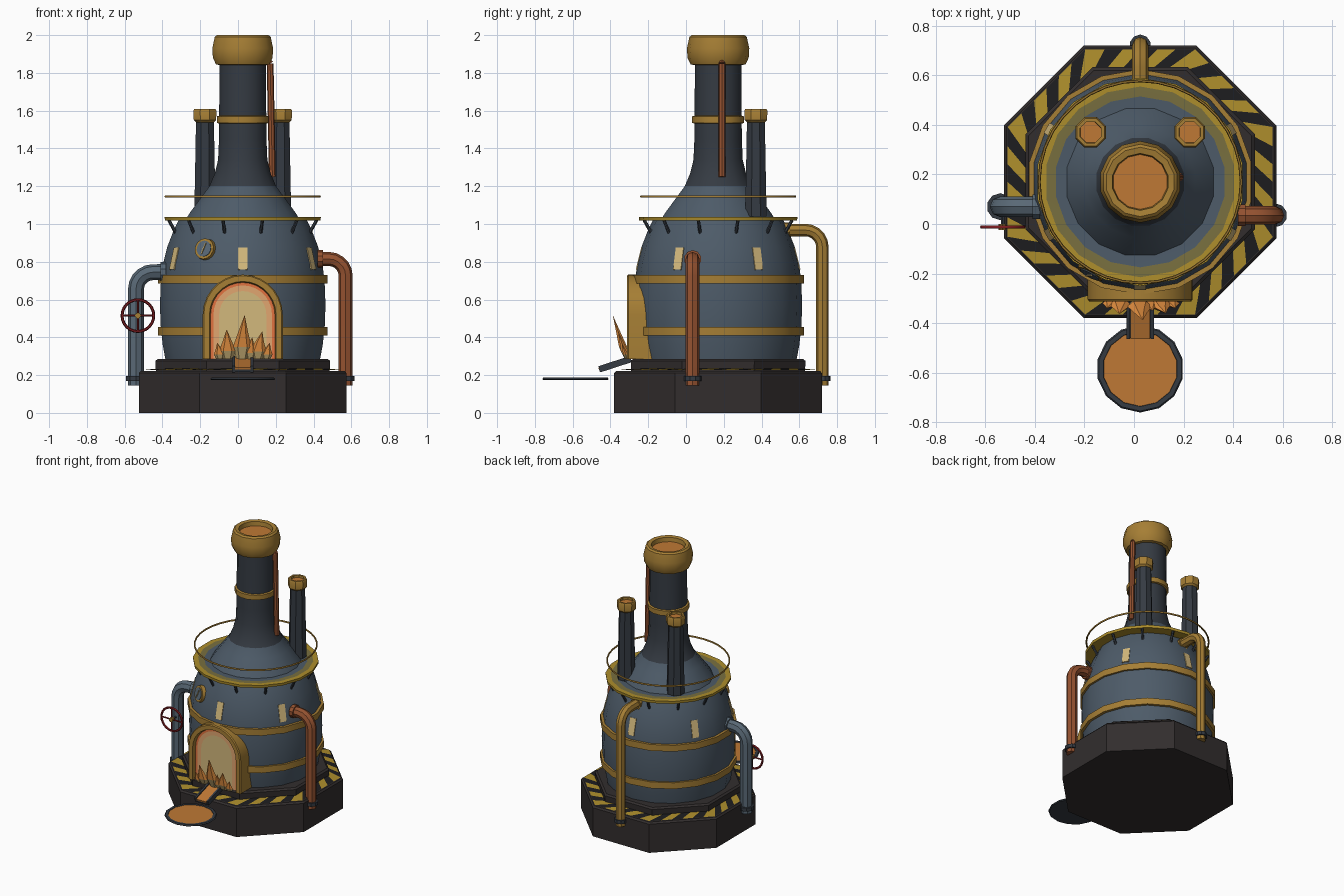
import bpy, bmesh
from math import sin, cos, pi, radians, sqrt
from mathutils import Vector

if "Cube" in bpy.data.objects:
    bpy.data.objects.remove(bpy.data.objects["Cube"])

CX, CY = 0.025, 0.17          # boiler axis
OCT = 1 / cos(pi / 8)         # apothem -> corner radius for octagons


def mat(name, r, g, b):
    m = bpy.data.materials.new(name)
    m.diffuse_color = (r, g, b, 1)
    m.use_nodes = True
    m.node_tree.nodes["Principled BSDF"].inputs["Base Color"].default_value = m.diffuse_color
    return m


STEEL = mat("blue_steel", 0.075, 0.105, 0.14)
DARK = mat("dark_steel", 0.035, 0.043, 0.055)
PIPE = mat("pipe_steel", 0.10, 0.14, 0.18)
BASE = mat("base_iron", 0.032, 0.027, 0.027)
BLACK = mat("black", 0.012, 0.012, 0.014)
BRASS = mat("brass", 0.38, 0.21, 0.035)
YELLOW = mat("yellow", 0.42, 0.27, 0.025)
OLIVE = mat("worn_yellow", 0.19, 0.16, 0.05)
COPPER = mat("copper", 0.30, 0.085, 0.03)
MOLTEN = mat("molten", 0.52, 0.19, 0.035)
CREAM = mat("cream", 0.65, 0.48, 0.2)
PEACH = mat("peach", 0.75, 0.38, 0.16)
GLOW = mat("glow", 0.75, 0.17, 0.05)
FLAME = mat("flame", 0.75, 0.27, 0.05)
RED = mat("red", 0.22, 0.012, 0.015)


def add(name, bm, mats, smooth=35):
    bmesh.ops.remove_doubles(bm, verts=bm.verts, dist=1e-5)
    bmesh.ops.recalc_face_normals(bm, faces=bm.faces)
    me = bpy.data.meshes.new(name)
    bm.to_mesh(me)
    bm.free()
    for m in mats if isinstance(mats, list) else [mats]:
        me.materials.append(m)
    ob = bpy.data.objects.new(name, me)
    bpy.context.collection.objects.link(ob)
    if smooth:
        bpy.ops.object.select_all(action='DESELECT')
        ob.select_set(True)
        bpy.context.view_layer.objects.active = ob
        bpy.ops.object.shade_smooth_by_angle(angle=radians(smooth))
    return ob


def lathe(name, prof, mats, n=16, at=(CX, CY), phase=0.5, smooth=35, slots=None):
    """Revolve (radius, z) points; phase is in steps."""
    bm = bmesh.new()
    rings = [[bm.verts.new((at[0] + r * cos((i + phase) * 2 * pi / n),
                            at[1] + r * sin((i + phase) * 2 * pi / n), z))
              for i in range(n)] for r, z in prof]
    for k in range(len(rings) - 1):
        for i in range(n):
            j = (i + 1) % n
            f = bm.faces.new((rings[k][i], rings[k][j], rings[k + 1][j], rings[k + 1][i]))
            f.material_index = slots[k] if slots else 0
    return add(name, bm, mats, smooth)


def rod(name, p, q, r1, r2, m, n=10, smooth=35):
    p, q = Vector(p), Vector(q)
    bm = bmesh.new()
    bmesh.ops.create_cone(bm, cap_ends=True, segments=n, radius1=r1, radius2=r2, depth=(q - p).length)
    rot = (q - p).to_track_quat('Z', 'Y').to_matrix().to_4x4()
    bmesh.ops.transform(bm, matrix=rot, verts=bm.verts)
    bmesh.ops.translate(bm, vec=(p + q) / 2, verts=bm.verts)
    return add(name, bm, m, smooth)


def box(name, c, size, m, rot=(0, 0, 0)):
    bm = bmesh.new()
    bmesh.ops.create_cube(bm, size=1)
    bmesh.ops.scale(bm, vec=size, verts=bm.verts)
    ob = add(name, bm, m, 0)
    ob.location, ob.rotation_euler = c, rot
    return ob


def torus(name, c, R, r, m, rot=(0, 0, 0), n=24):
    bpy.ops.mesh.primitive_torus_add(location=c, rotation=rot, major_radius=R, minor_radius=r,
                                     major_segments=n, minor_segments=6)
    ob = bpy.context.object
    ob.name = name
    ob.data.materials.append(m)
    bpy.ops.object.shade_smooth_by_angle(angle=radians(60))


def elbow_pipe(name, start, corner, end, r, m, bend=0.09):
    """Pipe with one rounded corner and flanges at both ends."""
    a, b, c = Vector(start), Vector(corner), Vector(end)
    u, v = (a - b).normalized() * bend, (c - b).normalized() * bend
    pts = [a] + [b + u * (1 - sin(t * pi / 10)) + v * (1 - cos(t * pi / 10)) for t in range(6)] + [c]
    cu = bpy.data.curves.new(name, 'CURVE')
    cu.dimensions, cu.bevel_depth, cu.bevel_resolution, cu.use_fill_caps = '3D', r, 2, True
    sp = cu.splines.new('POLY')
    sp.points.add(len(pts) - 1)
    for s, p in zip(sp.points, pts):
        s.co = (*p, 1)
    cu.materials.append(m)
    ob = bpy.data.objects.new(name, cu)
    bpy.context.collection.objects.link(ob)
    bpy.ops.object.select_all(action='DESELECT')
    ob.select_set(True)
    bpy.context.view_layer.objects.active = ob
    bpy.ops.object.convert(target='MESH')
    bpy.ops.object.shade_smooth_by_angle(angle=radians(40))
    rod(name + "_wall_flange", a, a + (b - a).normalized() * 0.03, r * 1.25, r * 1.25, m)
    rod(name + "_floor_flange", c + Vector((0, 0, .025)), c + Vector((0, 0, .05)), r * 1.3, r * 1.3, DARK)


# Octagonal base, hazard stripes and step plate
lathe("base", [(0, 0), (.55 * OCT, 0), (.55 * OCT, .21), (.54 * OCT, .222), (0, .222)], BASE, 8, smooth=0)
bm = bmesh.new()
N = 48
def on_oct(k, a, z):
    t = k * 2 * pi / N
    r = a / cos((t + pi / 8) % (pi / 4) - pi / 8)
    return bm.verts.new((CX + r * cos(t), CY + r * sin(t), z))
for k in range(N):
    f = bm.faces.new((on_oct(k, .535, .226), on_oct(k + 1, .535, .226),
                      on_oct(k + 2.5, .44, .236), on_oct(k + 1.5, .44, .236)))
    f.material_index = k % 2
add("hazard_stripes", bm, [YELLOW, BLACK], 0)
lathe("step_plate", [(.46 * OCT, .222), (.463 * OCT, .275), (.45 * OCT, .285), (0, .287)], BASE, 8, smooth=0)

# Boiler body, bands, dome and chimney
lathe("boiler", [(.415, .28), (.43, .36), (.441, .46), (.445, .57), (.44, .70), (.428, .79),
                 (.405, .88), (.37, .97), (.34, 1.03)], STEEL, 18)
for i, z in enumerate((.432, .707)):
    lathe(f"boiler_band_{i}", [(.42, z - .023), (.455, z - .023), (.455, z + .023), (.42, z + .023)], BRASS, 18)
lathe("dome_and_chimney", [(.31, 1.02), (.285, 1.06), (.225, 1.14), (.18, 1.20), (.15, 1.27), (.133, 1.34),
                           (.128, 1.45), (.125, 1.87)], [STEEL, DARK], 16, slots=[0, 0, 0, 1, 1, 1, 1])
lathe("chimney_band", [(.12, 1.53), (.14, 1.535), (.14, 1.57), (.12, 1.575)], BRASS)
lathe("chimney_cap", [(.12, 1.84), (.145, 1.845), (.162, 1.88), (.165, 1.93), (.152, 1.99), (.14, 2.0),
                      (.115, 1.995), (.11, 1.96)], BRASS, 14)
lathe("chimney_glow", [(.113, 1.965), (0, 1.965)], MOLTEN, 14)

# Walkway with thin rail and struts
lathe("walkway", [(.30, 1.018), (.418, 1.018), (.42, 1.037), (.385, 1.037), (.345, 1.035), (.29, 1.033)],
      [YELLOW, OLIVE, STEEL], 18, slots=[0, 0, 0, 1, 2])
torus("walkway_rail", (CX, CY, 1.145), .408, .006, BRASS, n=36)
for i in range(12):
    c, s = cos((i + .5) * pi / 6), sin((i + .5) * pi / 6)
    rod(f"strut_{i}", (CX + .365 * c, CY + .365 * s, .95), (CX + .405 * c, CY + .405 * s, 1.02), .009, .009, DARK, 6)

# Two rear stacks
for side, x in (("left", -.175), ("right", .225)):
    at = (x, .37)
    lathe(f"{side}_stack", [(.062, 1.04), (.058, 1.2), (.051, 1.56)], DARK, 8, at)
    lathe(f"{side}_stack_cap", [(.048, 1.535), (.064, 1.55), (.066, 1.60), (.06, 1.61), (.046, 1.61), (.045, 1.59)],
          BRASS, 8, at)
    lathe(f"{side}_stack_glow", [(.047, 1.593), (0, 1.593)], MOLTEN, 8, at)

# Pipes
elbow_pipe("right_pipe", (.42, .035, .815), (.57, .035, .815), (.57, .035, .145), .037, COPPER)
elbow_pipe("left_pipe", (-.38, .07, .745), (-.54, .07, .745), (-.54, .07, .145), .042, PIPE)
elbow_pipe("back_pipe", (CX, .52, .968), (CX, .722, .968), (CX, .722, .145), .033, BRASS)
rod("chimney_pipe", (.182, .19, 1.25), (.17, .19, 1.85), .018, .018, COPPER, 8)
rod("chimney_pipe_tip", (.17, .19, 1.85), (.155, .19, 1.875), .018, .012, COPPER, 8)

# Valve wheel
W = Vector((-.53, -.012, .515))
torus("wheel_rim", W, .084, .008, RED, (pi / 2, 0, 0))
for i, d in enumerate((Vector((.084, 0, 0)), Vector((0, 0, .084)))):
    rod(f"wheel_spoke_{i}", W - d, W + d, .006, .006, RED, 6)
rod("wheel_hub", W + Vector((0, .012, 0)), W - Vector((0, .012, 0)), .016, .016, BRASS, 8)
rod("wheel_stem", W, W + Vector((0, .07, 0)), .008, .008, DARK, 6)

# Slot windows and pressure gauge
for i in range(6):
    t = radians(-90 + 60 * i)
    box(f"slot_window_{i}", (CX + .411 * cos(t), CY + .411 * sin(t), .815), (.022, .048, .12), CREAM,
        (0, radians(-14), t))
out = Vector((-.195, -.355, .09)).normalized()
g = Vector((-.17, -.185, .865))
rod("gauge_body", g - out * .03, g + out * .02, .06, .056, BRASS, 14)
rod("gauge_face", g, g + out * .024, .043, .043, PIPE, 14)
n = out.cross(Vector((0, 0, 1))).normalized()
tip = n * -.01 + out.cross(n) * -.03
rod("gauge_needle", g + out * .027 + tip, g + out * .027 - tip, .004, .004, CREAM, 4)

# Arched firebox: layered rings from the outer frame to the glowing centre
def arch(r, y, spring=.52, foot=.285):
    pts = [(r, foot)] + [(r * cos(t * pi / 14), spring + r * sin(t * pi / 14)) for t in range(15)] + [(-r, foot)]
    return [(CX + x, y, z) for x, z in pts]
bm = bmesh.new()
loops = [[bm.verts.new(p) for p in arch(r, y)] for r, y in
         ((.212, -.15), (.212, -.305), (.206, -.312), (.176, -.312), (.17, -.285), (.155, -.285), (.125, -.285), (.1, -.285))]
for a, b, s in zip(loops, loops[1:], (0, 0, 0, 0, 1, 2, 3)):
    for i in range(16):
        bm.faces.new((a[i], a[i + 1], b[i + 1], b[i])).material_index = s
bm.faces.new(loops[-1]).material_index = 3
add("firebox_door", bm, [BRASS, GLOW, PEACH, CREAM])

# Flames: bulged spikes leaning forward
for i, (x, xt, zt, w) in enumerate(((.022, .035, .515, .05), (-.055, -.06, .44, .045), (.105, .128, .43, .045),
                                    (-.095, -.11, .37, .032), (.15, .168, .37, .032), (.065, .075, .40, .035))):
    bm = bmesh.new()
    h, lean = zt - .285, -.075 * (zt - .285) / .23
    rings = []
    for f, r in ((0, .6), (.28, 1), (.6, .55), (1, .02)):
        rings.append([bm.verts.new((x + (xt - x) * f * f + w * r * cos(k * pi / 3),
                                    -.312 + lean * f + .5 * w * r * sin(k * pi / 3), .285 + h * f)) for k in range(6)])
    for q, (a, b) in enumerate(zip(rings, rings[1:])):
        for k in range(6):
            bm.faces.new((a[k], a[(k + 1) % 6], b[(k + 1) % 6], b[k])).material_index = min(q, 1)
    add(f"flame_{i}", bm, [CREAM, FLAME], 0)

# Pouring chute and molten pool
tilt = (radians(18), 0, 0)
box("chute", (CX, -.375, .251), (.11, .175, .018), DARK, tilt)
box("chute_metal", (CX, -.378, .262), (.08, .178, .012), MOLTEN, tilt)
for s in (-1, 1):
    box(f"chute_side_{s}", (CX + s * .049, -.375, .258), (.014, .175, .034), DARK, tilt)
pool = (CX, -.585)
lathe("pool_rim", [(0, .174), (.17, .174), (.176, .18), (.17, .187), (.152, .187), (.15, .183)], DARK, 14, pool)
lathe("pool_metal", [(.153, .184), (0, .184)], MOLTEN, 14, pool)
